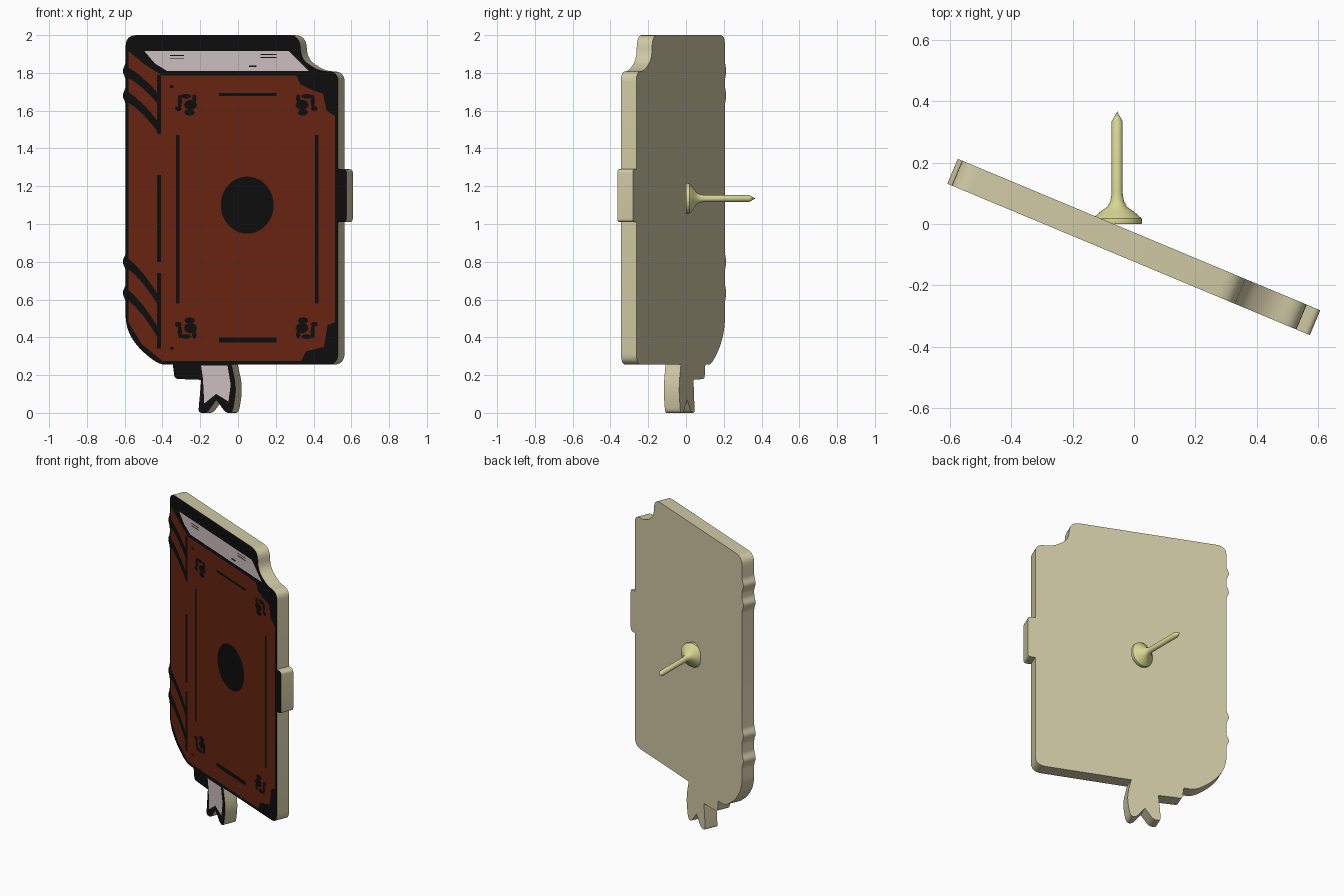
import bpy, bmesh, math
from mathutils import Vector

if "Cube" in bpy.data.objects:
    bpy.data.objects.remove(bpy.data.objects["Cube"])

ANGLE = math.atan(0.4177)                      # plate is turned about z
NORMAL = Vector((math.sin(ANGLE), math.cos(ANGLE), 0))
THICK = 0.088


def material(name, rgb):
    m = bpy.data.materials.new(name)
    m.diffuse_color = (*rgb, 1)
    m.use_nodes = True
    m.node_tree.nodes["Principled BSDF"].inputs["Base Color"].default_value = m.diffuse_color
    return m


BEIGE = material("beige_board", (0.64, 0.59, 0.38))
BLACK = material("ink_black", (0.004, 0.004, 0.004))
BROWN = material("leather_brown", (0.137, 0.017, 0.005))
PAPER = material("page_pink", (0.60, 0.52, 0.53))
PIN = material("pin_yellow", (0.69, 0.68, 0.30))


def place(x, z, d):
    """Front-view x, z on the painted face, moved d into the plate."""
    return Vector((x, -0.123 - 0.4177 * x, z)) + NORMAL * d


def rounded(points):
    """Round every point that carries a third value (radius)."""
    out, n = [], len(points)
    for i, p in enumerate(points):
        c = Vector(p[:2])
        if len(p) == 2:
            out.append(c)
            continue
        a, b = (Vector(points[(i + s) % n][:2]) - c for s in (-1, 1))
        a, b = (v.normalized() * min(p[2], v.length * 0.5) for v in (a, b))
        for k in range(7):
            t = k / 6
            out.append(c + a * (1 - t) ** 2 + b * t ** 2)
    return out


def finish(name, bm, mats, smooth=True):
    me = bpy.data.meshes.new(name)
    bm.to_mesh(me)
    bm.free()
    for m in mats:
        me.materials.append(m)
    if smooth:
        me.polygons.foreach_set("use_smooth", [True] * len(me.polygons))
        me.set_sharp_from_angle(angle=math.radians(35))
    ob = bpy.data.objects.new(name, me)
    bpy.context.collection.objects.link(ob)
    return ob


def paint(name, shapes, mat, layer):
    """Flat painted shapes lying just in front of the plate."""
    bm = bmesh.new()
    for s in shapes:
        f = bm.faces.new([bm.verts.new(place(p[0], p[1], -0.0015 * layer)) for p in s])
        f.normal_update()
        if f.normal.dot(NORMAL) > 0:
            f.normal_flip()
    bmesh.ops.triangulate(bm, faces=bm.faces[:], ngon_method='EAR_CLIP')
    finish(name, bm, [mat], False)


def box(x0, x1, z0, z1):
    return [(x0, z0), (x1, z0), (x1, z1), (x0, z1)]


def disc(x, z, rx, rz, n=12):
    return [(x + rx * math.cos(2 * math.pi * i / n), z + rz * math.sin(2 * math.pi * i / n))
            for i in range(n)]


# board: book silhouette with clasp, bookmark and spine ridges
outline = [
    (-0.595, 2.0, 0.06), (0.325, 2.0, 0.06), (0.335, 1.87, 0.05), (0.43, 1.81, 0.04),
    (0.53, 1.805, 0.05), (0.53, 1.29), (0.574, 1.29, 0.02), (0.574, 1.01, 0.02),
    (0.53, 1.01), (0.53, 0.255, 0.06), (-0.035, 0.255), (-0.008, 0.13, 0.08),
    (-0.03, 0.0, 0.03), (-0.065, 0.0, 0.02), (-0.115, 0.07), (-0.165, 0.0, 0.02),
    (-0.21, 0.0, 0.02), (-0.195, 0.175), (-0.335, 0.18, 0.02), (-0.345, 0.255),
    (-0.42, 0.255, 0.06), (-0.53, 0.345, 0.06), (-0.595, 0.45, 0.08)]
for z in (0.635, 0.80, 1.68, 1.81):
    outline += [(-0.595, z - 0.04, 0.015), (-0.614, z, 0.03), (-0.595, z + 0.04, 0.015)]
outline = rounded(outline)
bm = bmesh.new()
front = [bm.verts.new(place(p.x, p.y, 0)) for p in outline]
back = [bm.verts.new(place(p.x, p.y, THICK)) for p in outline]
bm.faces.new(front).material_index = 1
bm.faces.new(back[::-1])
for i in range(len(front)):
    j = (i + 1) % len(front)
    bm.faces.new((front[j], front[i], back[i], back[j]))
bmesh.ops.recalc_face_normals(bm, faces=bm.faces[:])
bmesh.ops.triangulate(bm, faces=[f for f in bm.faces if len(f.verts) > 4], ngon_method='EAR_CLIP')
finish("book_board", bm, [BEIGE, BLACK])

# leather: spine and cover with dark corner caps left bare
leather = [
    (-0.58, 1.915), (-0.50, 1.85), (-0.40, 1.785), (0.31, 1.785), (0.33, 1.74), (0.39, 1.71),
    (0.45, 1.69), (0.47, 1.60), (0.515, 1.57), (0.515, 0.48), (0.475, 0.465), (0.455, 0.35),
    (0.36, 0.325), (0.335, 0.275), (-0.40, 0.275), (-0.51, 0.365), (-0.58, 0.48)]
paint("leather_cover", [leather], BROWN, 1)

# page block and bookmark ribbon
paint("page_block", [[(-0.495, 1.915), (0.27, 1.915), (0.375, 1.81), (-0.375, 1.81),
                      (-0.44, 1.85)]], PAPER, 1)
paint("bookmark_ribbon", [[(-0.195, 0.25), (-0.055, 0.25), (-0.038, 0.15), (-0.05, 0.06),
                           (-0.115, 0.10), (-0.178, 0.05), (-0.185, 0.18)]], PAPER, 1)
paint("page_marks", [box(-0.36, -0.285, 1.89, 1.895), box(-0.36, -0.285, 1.875, 1.88),
                     box(0.12, 0.205, 1.895, 1.90), box(0.12, 0.205, 1.88, 1.885),
                     box(0.06, 0.10, 1.83, 1.84)], BLACK, 2)

# sagging raised bands across the spine
bands = []
for z, drop in ((1.81, 0.16), (1.68, 0.18), (0.80, 0.22), (0.635, 0.23)):
    arc = [(-0.59 + 0.18 * t, z - drop * (0.6 * t + 0.4 * t * t)) for t in (0, .25, .5, .75, 1)]
    bands.append([(x, y + 0.025) for x, y in arc] + [(x, y - 0.03) for x, y in arc[::-1]])
paint("spine_bands", bands, BLACK, 2)

# hinge crease and framing rules
paint("hinge_crease", [box(-0.427, -0.407, a, b) for a, b in
                       ((0.34, 0.74), (0.80, 1.26), (1.48, 1.79))], BLACK, 2)
paint("cover_rules", [box(-0.326, -0.308, 0.58, 1.47), box(0.41, 0.428, 0.58, 1.47),
                      box(-0.10, 0.205, 1.678, 1.694), box(-0.10, 0.205, 0.372, 0.40),
                      box(-0.36, -0.34, 1.72, 1.735), box(-0.36, -0.34, 0.335, 0.35)], BLACK, 2)

# round medallion
paint("cover_medallion", [disc(0.05, 1.10, 0.14, 0.151, 40)], BLACK, 2)

# four mirrored corner ornaments
blobs = [(0.025, -0.005, 0.035, 0.028), (0.02, -0.045, 0.028, 0.018), (-0.04, -0.025, 0.018, 0.014),
         (0.0, 0.04, 0.03, 0.013), (-0.032, 0.015, 0.012, 0.036), (0.045, 0.03, 0.012, 0.022)]
paint("corner_ornaments",
      [disc(0.045 + sx * (0.32 - dx), 1.04 + sz * (0.596 + dz), rx, rz, 8)
       for sx in (-1, 1) for sz in (-1, 1) for dx, dz, rx, rz in blobs], BLACK, 2)

# push pin behind the board, turned about the y axis
profile = [(0, 0), (0.08, 0), (0.082, 0.006), (0.08, 0.018), (0.055, 0.04), (0.032, 0.056),
           (0.022, 0.075), (0.018, 0.10), (0.018, 0.335), (0, 0.367)]
bm = bmesh.new()
SIDES = 32
rings = [[bm.verts.new((-0.055 + r * math.cos(2 * math.pi * i / SIDES), y,
                        1.135 + r * math.sin(2 * math.pi * i / SIDES)))
          for i in range(SIDES)] for r, y in profile]
for a, b in zip(rings, rings[1:]):
    for i in range(SIDES):
        j = (i + 1) % SIDES
        bm.faces.new((a[i], a[j], b[j], b[i]))
bmesh.ops.remove_doubles(bm, verts=bm.verts[:], dist=1e-5)
bmesh.ops.recalc_face_normals(bm, faces=bm.faces[:])
finish("wall_pin", bm, [PIN])
